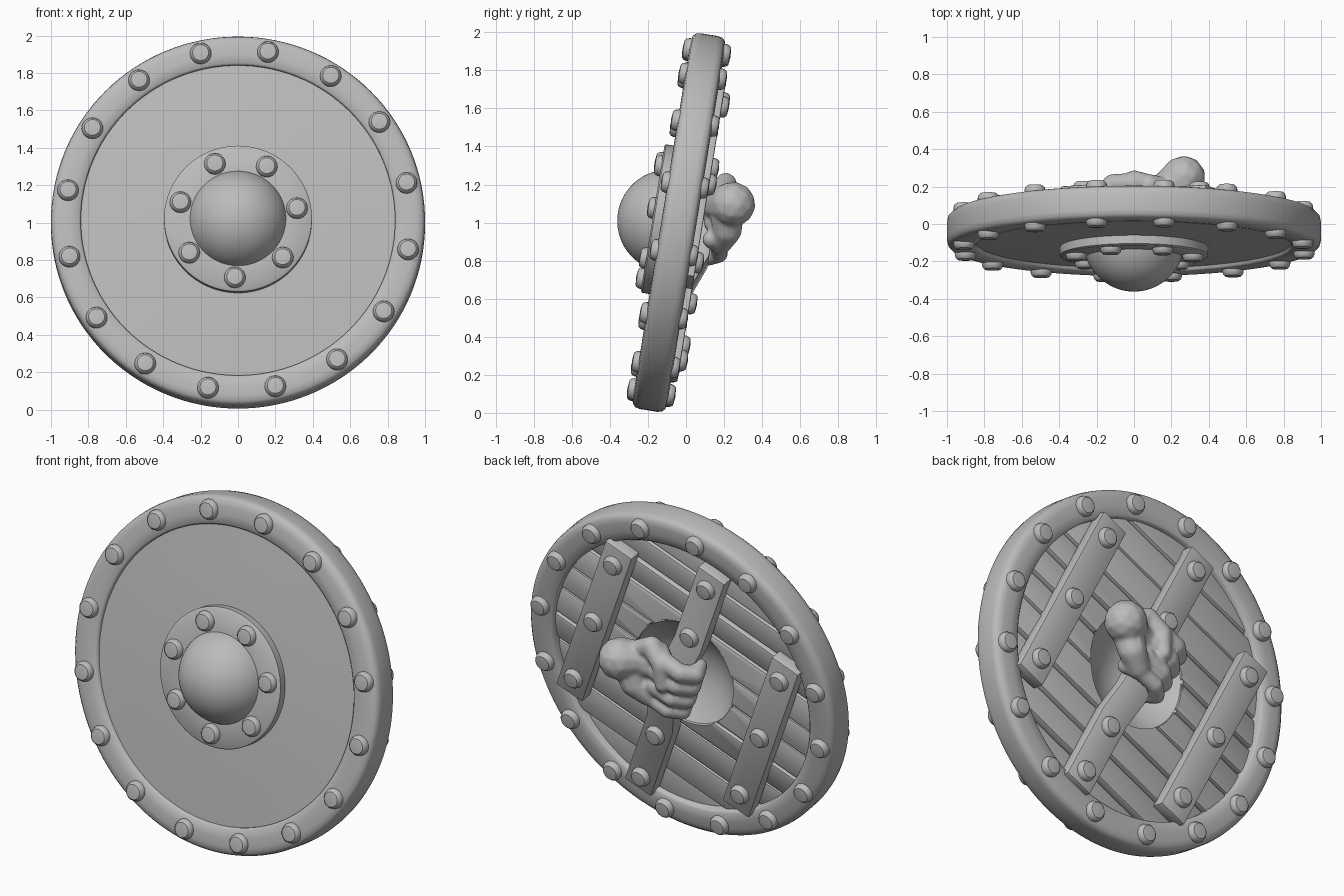
import bpy, bmesh, math, random
from math import sin, cos, pi, radians, sqrt
from mathutils import Matrix, Vector

random.seed(4)
cube = bpy.data.objects.get("Cube")
if cube:
    bpy.data.objects.remove(cube, do_unlink=True)

grey = bpy.data.materials.new("plain_grey")
grey.use_nodes = True
grey.diffuse_color = (0.5, 0.5, 0.5, 1)
grey.node_tree.nodes["Principled BSDF"].inputs["Base Color"].default_value = (0.5, 0.5, 0.5, 1)

# The shield is built upright (x across, y to the back, z up), then leaned back
LEAN = Matrix.Translation((0, -0.037, 1.0)) @ Matrix.Rotation(radians(-9.2), 4, 'X')
# Straps and planks are turned within the shield plane
TURN = Matrix.Rotation(radians(-23), 4, 'Y')


def finish(name, bm, mods=(), angle=35):
    bmesh.ops.recalc_face_normals(bm, faces=bm.faces)
    mesh = bpy.data.meshes.new(name)
    bm.to_mesh(mesh)
    bm.free()
    obj = bpy.data.objects.new(name, mesh)
    mesh.materials.append(grey)
    bpy.context.collection.objects.link(obj)
    obj.matrix_world = LEAN
    bpy.ops.object.select_all(action='DESELECT')
    obj.select_set(True)
    bpy.context.view_layer.objects.active = obj
    for kind, settings in mods:
        mod = obj.modifiers.new(kind.lower(), kind)
        for key, value in settings.items():
            setattr(mod, key, value)
        bpy.ops.object.modifier_apply(modifier=mod.name)
    bpy.ops.object.shade_smooth_by_angle(angle=radians(angle))
    return obj


def lathe(bm, profile, steps, closed=False, centre=(0, 0, 0)):
    """Turn (radius, y) points around the y axis."""
    centre = Vector(centre)
    verts = [bm.verts.new(Vector((r, y, 0)) + centre) for r, y in profile]
    edges = [bm.edges.new(pair) for pair in zip(verts, verts[1:])]
    if closed:
        edges.append(bm.edges.new((verts[-1], verts[0])))
    bmesh.ops.spin(bm, geom=verts + edges, cent=centre, axis=(0, 1, 0),
                   angle=2 * pi, steps=steps, use_duplicate=False)
    bmesh.ops.remove_doubles(bm, verts=bm.verts, dist=0.0005)


def turned(name, profile, steps=96, closed=False):
    bm = bmesh.new()
    lathe(bm, profile, steps, closed)
    return finish(name, bm, angle=50)


def rivets(name, spots, y, side):
    bm = bmesh.new()
    profile = [(0.058, -0.03), (0.057, 0.008), (0.052, 0.024), (0.043, 0.033), (0, 0.038)]
    for x, z in spots:
        lathe(bm, [(r, h * side) for r, h in profile], 20, centre=(x, y, z))
    return finish(name, bm)


def ring_spots(count, radius, start):
    angles = [radians(start) + 2 * pi * i / count for i in range(count)]
    return [(radius * sin(a), radius * cos(a)) for a in angles]


# Rim with rounded corners
half = [(0.84, 0), (0.84, 0.078), (0.85, 0.088), (0.9, 0.092), (0.95, 0.091), (0.98, 0.085), (0.995, 0.07), (1.0, 0.045)]
turned("rim", half + [(r, -y) for r, y in reversed(half[1:])], 128, True)
for label, side in (("front", -1), ("back", 1)):
    rivets(label + "_rim_rivets", ring_spots(16, 0.923, 10), 0.09 * side, side)

# Slightly domed front board, boss plate, boss and the shallow dish behind it
turned("front_board", [(0.26, -0.09), (0.45, -0.086), (0.65, -0.076), (0.87, -0.064),
                       (0.87, 0), (0.35, 0), (0.26, -0.06)], closed=True)
turned("boss_plate", [(0.25, -0.07), (0.395, -0.07), (0.395, -0.132), (0.385, -0.14), (0.25, -0.14)], closed=True)
turned("boss", [(0.27 * sin(a), -0.055 - 0.27 * cos(a)) for a in [pi / 2 * i / 16 for i in range(17)]])
turned("back_dish", [(0.33 * i / 12, -0.12 + 0.17 * (i / 12) ** 2) for i in range(13)])
rivets("boss_rivets", ring_spots(7, 0.32, 183), -0.139, -1)

# Cutter that opens the planks over the dish
bm = bmesh.new()
lathe(bm, [(0, -0.3), (0.32, -0.3), (0.32, 0.3), (0, 0.3)], 64)
cutter = finish("dish_cutter", bm)
cutter.hide_render = True

# Back planks, with ends following the rim
bm = bmesh.new()
COUNT, SPAN = 10, 0.87
width = 2 * SPAN / COUNT
for i in range(COUNT):
    mid = -SPAN + width * (i + 0.5)
    top = 0.052 + random.uniform(-0.008, 0.008)
    tilt = random.uniform(-0.014, 0.014)
    for v in bmesh.ops.create_cube(bm, size=1)["verts"]:
        z = mid + v.co.z * (width - 0.01)
        reach = sqrt(max(0.9 ** 2 - z * z, 0.04))
        y = top + math.copysign(tilt, v.co.z * tilt) if v.co.y > 0 else -0.02
        v.co = (math.copysign(reach, v.co.x), y, z)
bm.transform(TURN)
finish("back_planks", bm, [
    ('BEVEL', dict(width=0.018, segments=2)),
    ('BOOLEAN', dict(object=cutter, operation='DIFFERENCE', solver='EXACT')),
])
bpy.data.objects.remove(cutter, do_unlink=True)


def on_shield(across, along, y=0.0):
    """Place a point by distance across and down the turned straps."""
    return TURN @ Vector((across, y, -along))


# Straps: the middle one arches outward into a handle
STRAP_TOP, STRAP_DEPTH = 0.125, 0.08


def strap(name, across, path, rivet_places):
    bm = bmesh.new()
    rows = []
    for along, lift in path:
        y = STRAP_TOP + lift
        corners = [(-0.09, y), (0.09, y), (0.09, y - STRAP_DEPTH), (-0.09, y - STRAP_DEPTH)]
        rows.append([bm.verts.new(on_shield(across + dx, along, h)) for dx, h in corners])
    for a, b in zip(rows, rows[1:]):
        for k in range(4):
            bm.faces.new((a[k], a[(k + 1) % 4], b[(k + 1) % 4], b[k]))
    bm.faces.new(rows[0])
    bm.faces.new(rows[-1])
    finish(name, bm, [('BEVEL', dict(width=0.008, segments=2))], 25)
    spots = [on_shield(across, a) for a in rivet_places]
    rivets(name + "_rivets", [(p.x, p.z) for p in spots], STRAP_TOP, 1)


for label, across in (("left", 0.57), ("right", -0.57)):
    strap(label + "_strap", across, [(-0.57, 0), (0.57, 0)], (-0.45, 0, 0.45))
strap("handle_strap", 0.01, [(-0.82, 0), (-0.27, 0), (-0.14, 0.06), (0.2, 0.06), (0.37, 0), (0.87, 0)],
      (-0.71, -0.33, 0.45, 0.78))

# Fist: rounded limbs merged into one smooth surface
bm = bmesh.new()


def limb(points, radii):
    for (a, ra), (b, rb) in zip(zip(points, radii), zip(points[1:], radii[1:])):
        for i in range(9):
            t = i / 8
            spot = Matrix.Translation(a.lerp(b, t))
            bmesh.ops.create_icosphere(bm, subdivisions=2, radius=ra + (rb - ra) * t, matrix=spot)


# Wrist, palm and heel of the hand
wrist = Vector((0.265, 0.265, 0.14))
limb([wrist, Vector((0.17, 0.2, 0.13)), Vector((0.09, 0.18, 0.11))], [0.12, 0.095, 0.095])
limb([Vector((0.22, 0.24, 0.09)), Vector((0.19, 0.255, 0.0)), Vector((0.12, 0.23, -0.07))], [0.09, 0.08, 0.065])
# Four fingers curled around the handle
curl = ((0.13, 0.18), (0.07, 0.23), (-0.05, 0.235), (-0.115, 0.18), (-0.09, 0.11))
for along, r in zip((-0.17, -0.075, 0.025, 0.12), (0.053, 0.055, 0.053, 0.047)):
    limb([on_shield(a, along, y) for a, y in curl], [r, r * 1.05, r, r, r * 0.9])
# Thumb over the fingers
limb([Vector((0.17, 0.2, 0.19)), Vector((0.08, 0.21, 0.24)), Vector((0.0, 0.25, 0.17)), Vector((-0.01, 0.27, 0.05))],
     [0.06, 0.06, 0.052, 0.042])
finish("fist", bm, [
    ('REMESH', dict(mode='VOXEL', voxel_size=0.011)),
    ('SMOOTH', dict(factor=0.5, iterations=4)),
], 80)
